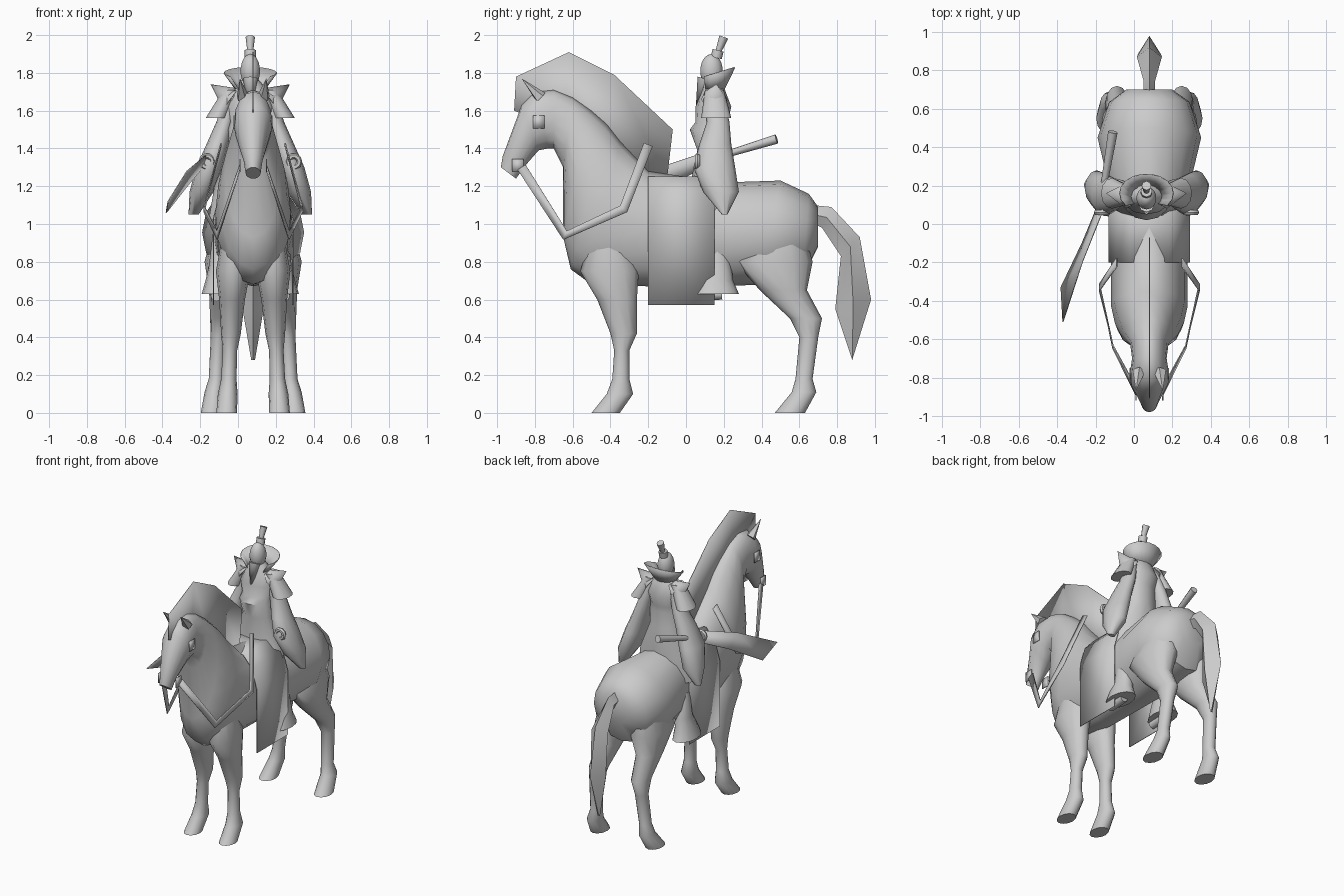
import bpy, bmesh, math
from mathutils import Vector

default_cube = bpy.data.objects.get("Cube")
if default_cube:
    bpy.data.objects.remove(default_cube, do_unlink=True)

HORSE, RIDER = .08, .065      # centre lines of the two figures
SIDES = {"left": 1, "right": -1}
parts = []

grey = bpy.data.materials.new("plain_grey")
grey.use_nodes = True
grey.diffuse_color = (.6, .6, .6, 1)
shader = grey.node_tree.nodes["Principled BSDF"]
shader.inputs["Base Color"].default_value = grey.diffuse_color


def register(obj, name):
    obj.name = name
    obj.data.materials.append(grey)
    parts.append(obj)
    return obj


def make(name, verts, faces):
    mesh = bpy.data.meshes.new(name)
    mesh.from_pydata(verts, [], faces)
    bm = bmesh.new()
    bm.from_mesh(mesh)
    bmesh.ops.recalc_face_normals(bm, faces=bm.faces)
    bm.to_mesh(mesh)
    bm.free()
    obj = bpy.data.objects.new(name, mesh)
    bpy.context.collection.objects.link(obj)
    return register(obj, name)


def loft(name, centres, rings, segments=12):
    """Skin over ovals, each spanning two opposite (y, z) points with a half width."""
    verts, faces = [], []
    for x, (y_a, z_a, y_b, z_b, width) in zip(centres, rings):
        point_a, point_b = Vector((x, y_a, z_a)), Vector((x, y_b, z_b))
        centre, radius = (point_a + point_b) / 2, (point_a - point_b) / 2
        sideways = Vector((width, 0, 0))
        for i in range(segments):
            turn = math.tau * i / segments
            verts.append(centre + radius * math.cos(turn) + sideways * math.sin(turn))
    last = len(verts) - segments
    for start in range(0, last, segments):
        for i in range(segments):
            j = (i + 1) % segments
            faces.append((start + i, start + j, start + segments + j, start + segments + i))
    faces += [tuple(range(segments)), tuple(range(last, len(verts)))]
    return make(name, verts, faces)


def limb(name, x_start, x_end, levels):
    """Level ovals (height, front, back); the width follows the depth."""
    steps = len(levels) - 1
    centres = [x_start + (x_end - x_start) * i / steps for i in range(len(levels))]
    rings = [(front, z, back, z, .02 + .23 * (back - front)) for z, front, back in levels]
    return loft(name, centres, rings)


def sheet(name, row_a, row_b):
    """Thin surface between two rows of points."""
    n = len(row_a)
    faces = [(i, i + 1, n + i + 1, n + i) for i in range(n - 1)]
    obj = make(name, list(row_a) + list(row_b), faces)
    solid = obj.modifiers.new("thickness", "SOLIDIFY")
    solid.thickness, solid.offset = .006, 0
    return obj


def ribbon(name, path, width):
    """Band of even width whose flat side faces sideways."""
    path = [Vector(p) for p in path]
    row_a, row_b = [], []
    for i, point in enumerate(path):
        along = path[min(i + 1, len(path) - 1)] - path[max(i - 1, 0)]
        across = Vector((0, -along.z, along.y)).normalized() * width / 2
        row_a.append(point + across)
        row_b.append(point - across)
    return sheet(name, row_a, row_b)


def cone(name, start, end, radius_start, radius_end, sides=8):
    start, end = Vector(start), Vector(end)
    axis = end - start
    bpy.ops.mesh.primitive_cone_add(
        vertices=sides, radius1=radius_start, radius2=radius_end, depth=axis.length,
        location=(start + end) / 2, rotation=axis.to_track_quat('Z', 'Y').to_euler())
    return register(bpy.context.object, name)


# Horse: rump, barrel, neck and head in one skin
body = [
    (.7, 1.09, .7, .88, .12), (.65, 1.16, .62, .72, .21), (.5, 1.23, .4, .68, .27),
    (.2, 1.22, .2, .67, .21), (-.2, 1.28, -.2, .67, .2), (-.35, 1.44, -.5, .68, .2),
    (-.42, 1.53, -.61, .76, .18), (-.5, 1.6, -.65, .93, .15), (-.6, 1.67, -.65, 1.3, .1),
    (-.7, 1.71, -.7, 1.4, .09), (-.8, 1.7, -.73, 1.4, .1), (-.87, 1.63, -.78, 1.39, .1),
    (-.97, 1.36, -.85, 1.31, .05), (-.98, 1.3, -.9, 1.24, .04)]
loft("horse_body", [HORSE] * len(body), body, segments=16)

tail = [(.67, 1.1, .68, 1, .03), (.77, 1.09, .72, .98, .03), (.92, .93, .82, .83, .065),
        (.98, .6, .79, .55, .06), (.88, .28, .88, .28, .01)]
loft("tail", [HORSE] * len(tail), tail, segments=4)

for label, side in SIDES.items():
    def out(distance):
        return HORSE + side * distance

    # Legs, their tops sunk into the body
    limb(label + "_front_leg", out(.1), out(.14), [
        (.95, -.5, -.32), (.75, -.56, -.25), (.6, -.47, -.26), (.42, -.4, -.26),
        (.33, -.38, -.3), (.18, -.39, -.3), (.1, -.42, -.28), (0, -.5, -.35)])
    limb(label + "_hind_leg", out(.13), out(.22), [
        (1.05, .42, .6), (.8, .26, .67), (.65, .39, .64), (.5, .55, .72), (.4, .6, .7),
        (.18, .58, .67), (.11, .56, .69), (0, .47, .63)])

    # Ear and bridle
    cone(label + "_ear", (out(.055), -.77, 1.67), (out(.07), -.87, 1.77), .035, 0, sides=5)
    for plate, x, y, z in (("_brow_plate", .1, -.78, 1.54), ("_bit_plate", .07, -.89, 1.31)):
        ribbon(label + plate, [(out(x), y - .03, z), (out(x), y + .03, z)], width=.07)
    ribbon(label + "_rein", [(out(.07), -.87, 1.3), (out(.19), -.64, .94),
                             (out(.26), -.33, 1.08), (out(.17), -.2, 1.42)], width=.05)

# Mane as one upright sheet
crest = [(-.9, 1.78), (-.62, 1.91), (-.38, 1.79), (-.07, 1.5)]
roots = [(-.91, 1.6), (-.65, 1.5), (-.4, 1.3), (-.1, 1.24)]
sheet("mane", [(HORSE, y, z) for y, z in crest], [(HORSE, y, z) for y, z in roots])

# Saddle cloth draped over the back
half = [(.21, .57), (.21, 1.03), (.17, 1.17), (.1, 1.25)]
arch = [(-x, z) for x, z in half] + [(x, z) for x, z in reversed(half)]
front_edge, back_edge = ([(HORSE + x, y, z) for x, z in arch] for y in (-.2, .15))
sheet("saddle_cloth", front_edge, back_edge)

# Rider: robe from hem to neck, with a sash bulge
robe = [(1.02, .03, .22, .22), (1.2, .02, .25, .19), (1.39, .06, .22, .11),
        (1.5, .02, .22, .12), (1.54, .05, .22, .11), (1.62, .05, .24, .13),
        (1.7, .08, .21, .1), (1.78, .1, .18, .03)]
loft("robe", [RIDER] * len(robe),
     [(front, z, back, z, width) for z, front, back, width in robe])

for label, side in SIDES.items():
    def out(distance):
        return RIDER + side * distance

    # Arms and shoulders
    limb(label + "_sleeve", out(.09), out(.3), [
        (1.68, .1, .2), (1.54, .11, .23), (1.42, .07, .24), (1.3, .04, .26),
        (1.17, .09, .28), (1.05, .19, .22)])
    limb(label + "_shoulder_cap", out(.1), out(.18), [(1.71, .1, .2), (1.56, .08, .24)])
    cone(label + "_shoulder_wing", (out(.1), .15, 1.66), (out(.21), .16, 1.74), .07, 0)
    bpy.ops.mesh.primitive_torus_add(
        major_radius=.03, minor_radius=.015, major_segments=10, minor_segments=6,
        location=(out(.23), .06, 1.33), rotation=(math.pi / 2, 0, 0))
    register(bpy.context.object, label + "_hand")

    # Trouser leg and foot
    limb(label + "_trouser", out(.16), out(.18), [
        (.95, .12, .2), (.78, .1, .24), (.7, .06, .25), (.63, .03, .28)])
    cone(label + "_foot", (out(.18), .19, .63), (out(.18), .05, .62), .03, .03)

# Head, beard and topknot
bpy.ops.mesh.primitive_uv_sphere_add(segments=14, ring_count=9, location=(RIDER, .135, 1.81))
bpy.context.object.scale = (.053, .06, .09)
register(bpy.context.object, "head")
cone("beard", (RIDER, .1, 1.77), (RIDER, .05, 1.58), .04, 0)
cone("topknot_band", (RIDER, .16, 1.88), (RIDER, .17, 1.92), .03, .03)
cone("topknot", (RIDER, .17, 1.91), (RIDER, .2, 1.99), .015, .025)

# Flared collar, open at the front
angles = [math.radians(degrees) for degrees in range(-130, 131, 20)]
neckline, brim = [], []
for a in angles:
    neckline.append((RIDER + .06 * math.sin(a), .14 + .05 * math.cos(a), 1.69))
    brim.append((RIDER + .14 * math.sin(a), .16 + .1 * math.cos(a), 1.8 + .03 * math.cos(a)))
sheet("collar", neckline, brim)

# Broad sabre in the right hand, cut off obliquely at the tip
sheet("sabre_blade", [(-.15, .1, 1.38), (-.27, -.2, 1.28), (-.37, -.51, 1.12)],
      [(-.17, .14, 1.32), (-.27, -.1, 1.2), (-.38, -.33, 1.06)])
cone("sabre_grip", (-.17, .12, 1.34), (-.11, .48, 1.45), .015, .025)

# Smooth shading with crisp edges
bpy.ops.object.select_all(action='DESELECT')
for obj in parts:
    obj.select_set(True)
bpy.context.view_layer.objects.active = parts[0]
bpy.ops.object.shade_smooth_by_angle(angle=math.radians(50))
